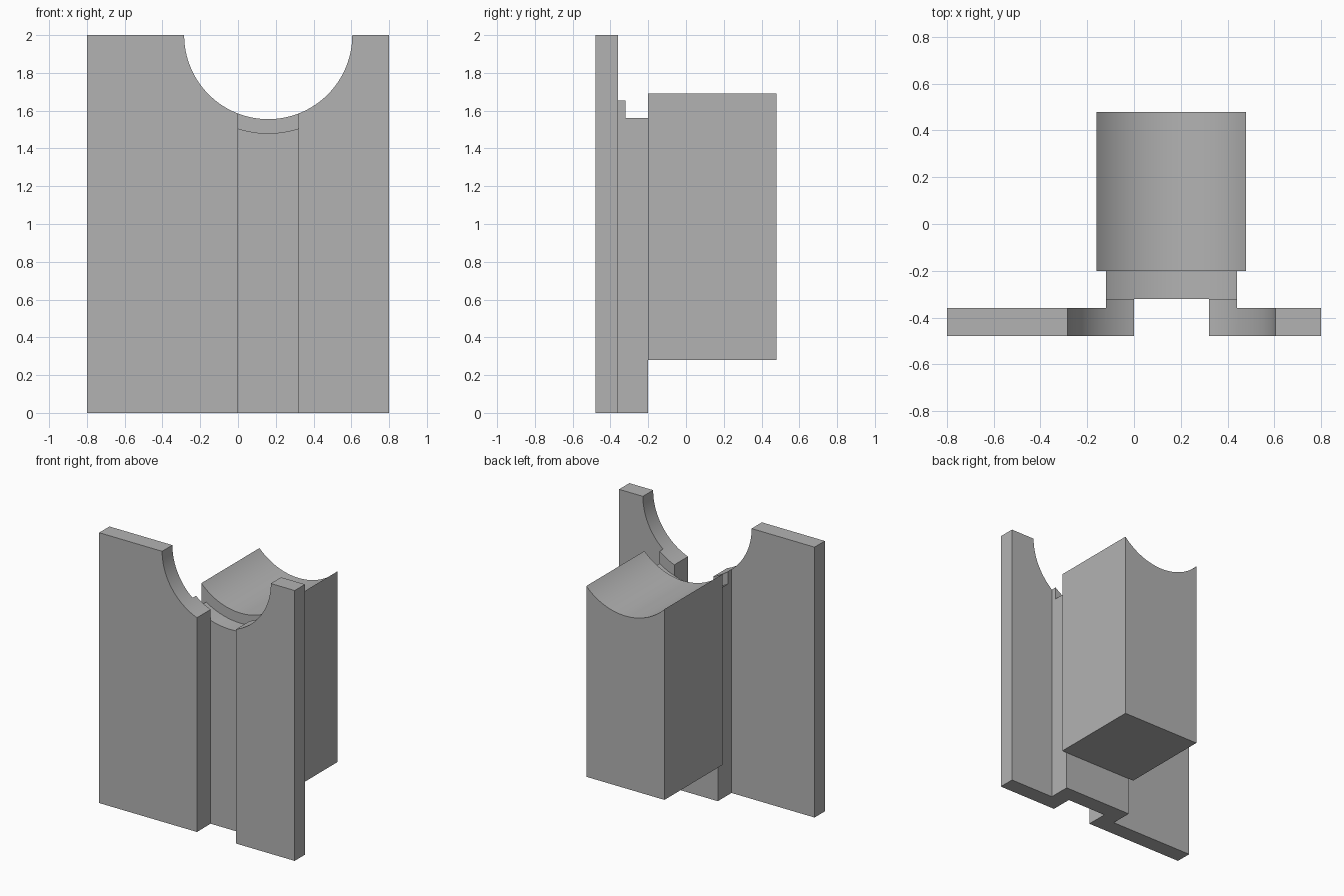
import bpy, bmesh, math

if "Cube" in bpy.data.objects:
    bpy.data.objects.remove(bpy.data.objects["Cube"], do_unlink=True)

AXIS_X, AXIS_Z = 0.16, 2.0      # centre line of the round channel
BORE, GROOVE = 0.445, 0.52      # channel radius and wider groove radius
SEGMENTS = 128

grey = bpy.data.materials.new("plain grey")
grey.use_nodes = True
grey.diffuse_color = (0.45, 0.45, 0.45, 1)
grey.node_tree.nodes["Principled BSDF"].inputs["Base Color"].default_value = grey.diffuse_color


def finish(name, bm):
    bmesh.ops.recalc_face_normals(bm, faces=bm.faces)
    mesh = bpy.data.meshes.new(name)
    bm.to_mesh(mesh)
    bm.free()
    mesh.materials.append(grey)
    obj = bpy.data.objects.new(name, mesh)
    bpy.context.collection.objects.link(obj)
    return obj


def prism(name, outline, z0, z1):
    """Plan outline pulled straight up."""
    bm = bmesh.new()
    face = bm.faces.new([bm.verts.new((x, y, z0)) for x, y in outline])
    top = bmesh.ops.extrude_face_region(bm, geom=[face])["geom"]
    bmesh.ops.translate(bm, vec=(0, 0, z1 - z0),
                        verts=[v for v in top if isinstance(v, bmesh.types.BMVert)])
    return finish(name, bm)


def lathe(name, steps):
    """Solid turned about the channel axis from (radius, y) steps."""
    bm = bmesh.new()
    rings = []
    for r, y in steps:
        rings.append([bm.verts.new((AXIS_X + r * math.cos(a), y, AXIS_Z + r * math.sin(a)))
                      for a in (2 * math.pi * i / SEGMENTS for i in range(SEGMENTS))])
    for a, b in zip(rings, rings[1:]):
        for i in range(SEGMENTS):
            j = (i + 1) % SEGMENTS
            bm.faces.new((a[i], a[j], b[j], b[i]))
    bm.faces.new(rings[0])
    bm.faces.new(rings[-1])
    return finish(name, bm)


def cut(obj, cutter):
    """Subtract the cutter, then smooth only the curved faces."""
    mod = obj.modifiers.new("channel", "BOOLEAN")
    mod.operation, mod.solver, mod.object = "DIFFERENCE", "EXACT", cutter
    bpy.ops.object.select_all(action="DESELECT")
    bpy.context.view_layer.objects.active = obj
    obj.select_set(True)
    bpy.ops.object.modifier_apply(modifier=mod.name)
    bpy.data.objects.remove(cutter, do_unlink=True)
    bpy.ops.object.shade_smooth_by_angle(angle=math.radians(30))


# Front bracket: two flanges joined by a web set back behind a slot
bracket = prism("front_bracket", [
    (-0.8, -0.48), (0, -0.48), (0, -0.32), (0.32, -0.32), (0.32, -0.48), (0.8, -0.48),
    (0.8, -0.36), (0.44, -0.36), (0.44, -0.2), (-0.12, -0.2), (-0.12, -0.36), (-0.8, -0.36),
], 0, 2)
cut(bracket, lathe("bracket_cutter",
                   [(BORE, -0.6), (BORE, -0.32), (GROOVE, -0.32), (GROOVE, 0)]))

# Rear saddle block with the channel along its top
block = prism("saddle_block", [(-0.16, -0.2), (0.48, -0.2), (0.48, 0.48), (-0.16, 0.48)],
              0.28, 1.9)
cut(block, lathe("block_cutter", [(BORE, -0.6), (BORE, 0.6)]))
